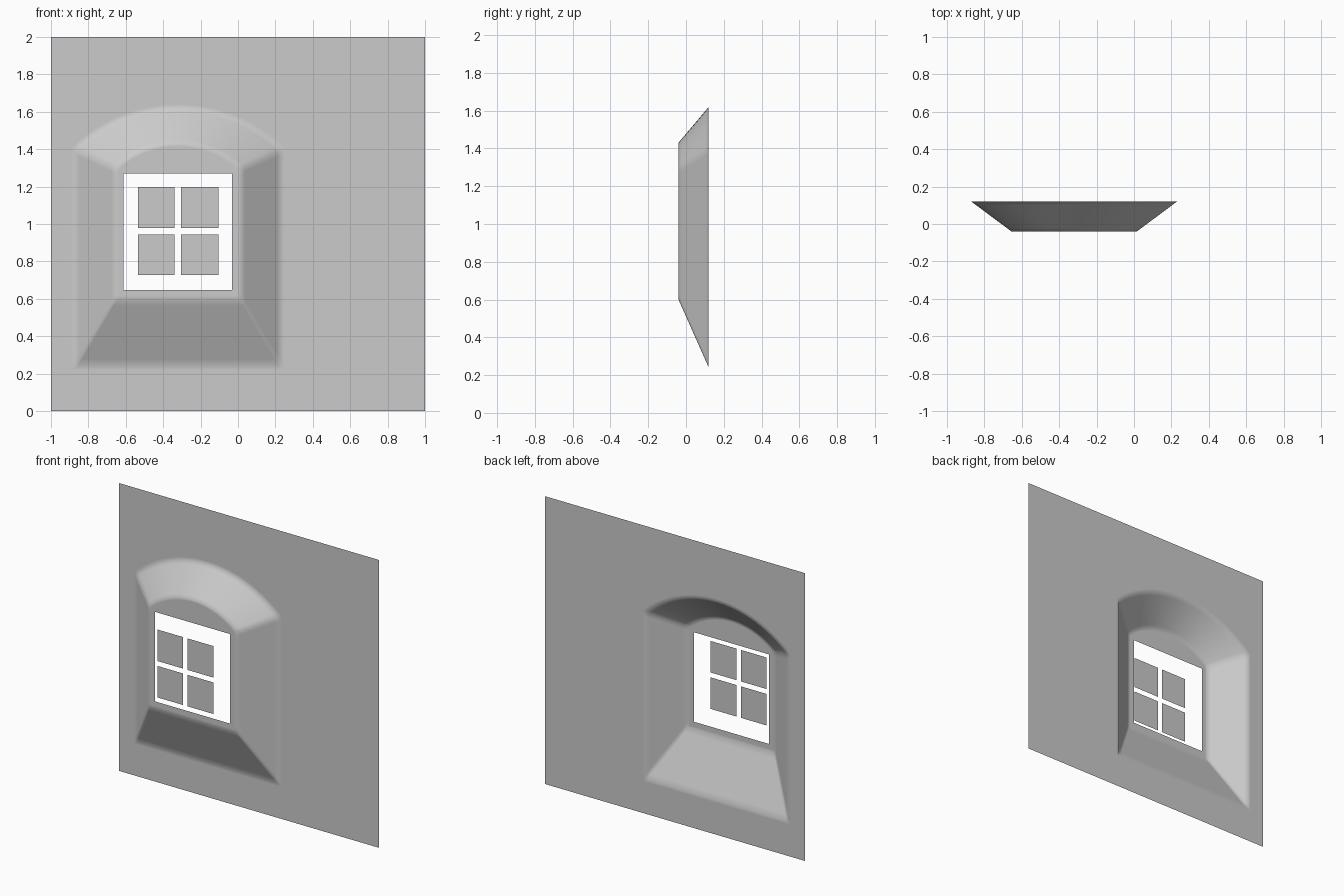
import bpy, bmesh, math

if "Cube" in bpy.data.objects:
    bpy.data.objects.remove(bpy.data.objects["Cube"])

CX = -0.32  # centre line of the window bay


def mesh_object(name, bm):
    # all faces look towards the front (-y)
    bm.normal_update()
    bmesh.ops.recalc_face_normals(bm, faces=bm.faces[:])
    bm.normal_update()
    if sum(f.normal.y * f.calc_area() for f in bm.faces) > 0:
        bmesh.ops.reverse_faces(bm, faces=bm.faces[:])
    me = bpy.data.meshes.new(name)
    bm.to_mesh(me)
    bm.free()
    ob = bpy.data.objects.new(name, me)
    bpy.context.collection.objects.link(ob)
    return ob


def arch(half, base, spring, rise, y, steps=20):
    # closed outline: straight sill and jambs, segmental arch on top,
    # with extra points beside each corner to keep the shading tight
    r = (half * half + rise * rise) / (2 * rise)
    a = math.asin(half / r)
    s = 0.03
    pts = [(-half, base), (-half * (1 - s), base), (half * (1 - s), base), (half, base),
           (half, base + s), (half, spring - s)]
    angles = [a, a * 0.95] + [a * (0.9 - 1.8 * i / steps) for i in range(steps + 1)] + [-a * 0.95, -a]
    pts += [(r * math.sin(t), spring + rise - r + r * math.cos(t)) for t in angles]
    pts += [(-half, spring - s), (-half, base + s)]
    return [(CX + x, y, z) for x, z in pts]


def rect(x0, x1, z0, z1, y):
    return [(x0, y, z0), (x1, y, z0), (x1, y, z1), (x0, y, z1)]


def loop(bm, pts):
    vs = [bm.verts.new(p) for p in pts]
    n = len(vs)
    return vs, [bm.edges.new((vs[i], vs[(i + 1) % n])) for i in range(n)]


def mix(a, b, t):
    return [tuple(p + (q - p) * t for p, q in zip(u, v)) for u, v in zip(a, b)]


# wall with splayed, arched window bay
bm = bmesh.new()
outer = arch(0.55, 0.24, 1.40, 0.22, 0.12)
inner = arch(0.335, 0.60, 1.30, 0.13, -0.04)
rings = [arch(0.57, 0.22, 1.41, 0.23, 0.12), outer, mix(outer, inner, 0.1),
         mix(outer, inner, 0.9), inner, arch(0.32, 0.615, 1.29, 0.125, -0.04)]
loops = [loop(bm, r) for r in rings]
for (va, _), (vb, _) in zip(loops, loops[1:]):
    n = len(va)
    for i in range(n):
        j = (i + 1) % n
        bm.faces.new((va[i], va[j], vb[j], vb[i]))

# flat wall around the bay, and flat surround with the square opening
for border, ring in ((rect(-1, 1, 0, 2, 0.12), loops[0]),
                     (rect(-0.612, -0.032, 0.648, 1.27, -0.04), loops[-1])):
    _, edges = loop(bm, border)
    bmesh.ops.triangle_fill(bm, edges=edges + ring[1], use_beauty=True, normal=(0, -1, 0))
for f in bm.faces:
    f.smooth = True
mesh_object("wall_with_window_bay", bm)

# four window panes floating in front of the opening
bm = bmesh.new()
for x0, x1 in ((-0.535, -0.34), (-0.304, -0.105)):
    for z0, z1 in ((0.726, 0.945), (0.979, 1.198)):
        bm.faces.new(loop(bm, rect(x0, x1, z0, z1, -0.12))[0])
mesh_object("window_panes", bm)
